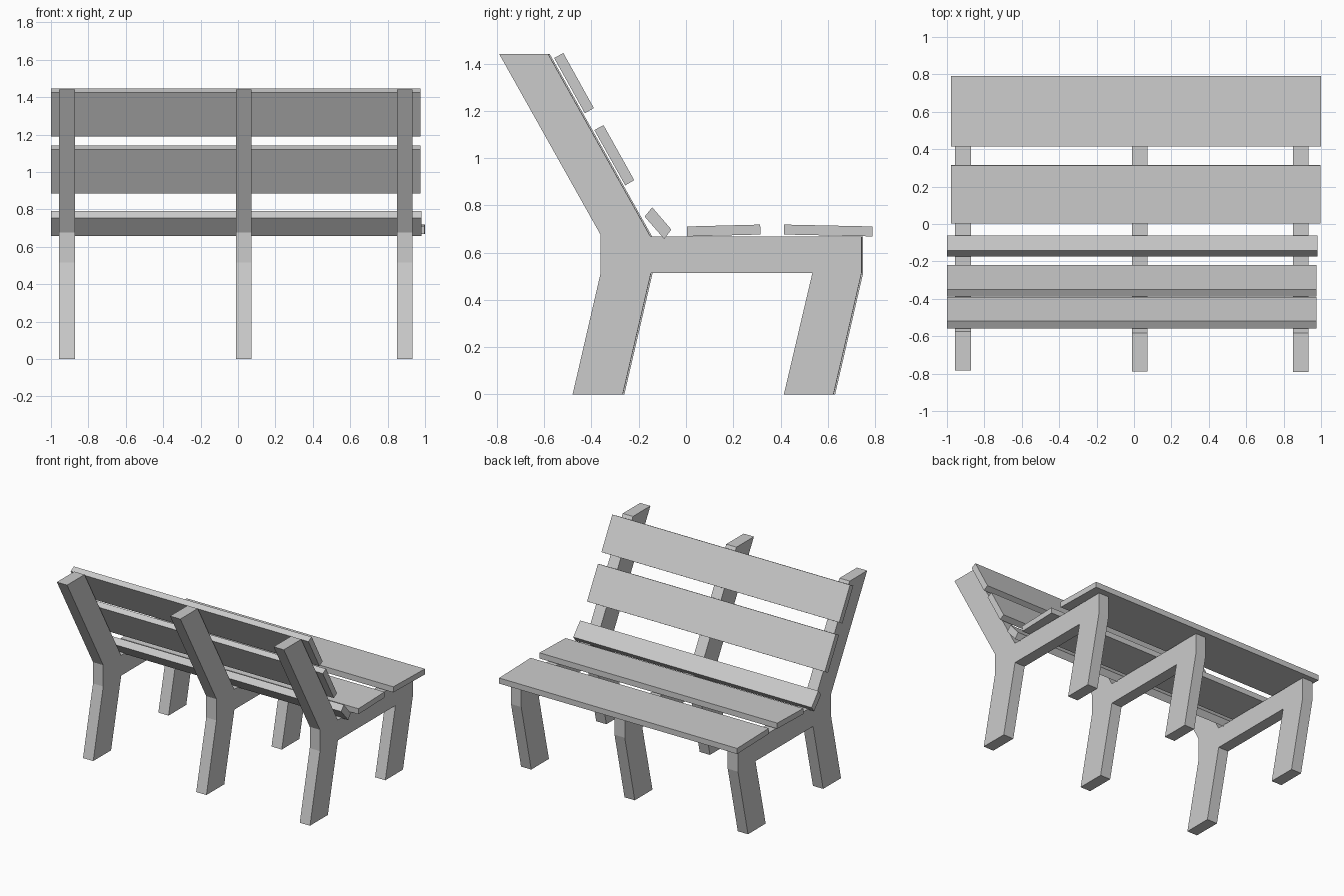
import bpy, bmesh

if "Cube" in bpy.data.objects:
    bpy.data.objects.remove(bpy.data.objects["Cube"])

# Single painted finish
grey = bpy.data.materials.new("plain grey")
grey.diffuse_color = (0.6, 0.6, 0.6, 1)
grey.use_nodes = True
grey.node_tree.nodes["Principled BSDF"].inputs["Base Color"].default_value = grey.diffuse_color


def extrude_profile(name, points, x0, x1, dy=0.0):
    """Extrude a (y, z) outline along x from x0 to x1."""
    mesh = bpy.data.meshes.new(name)
    bm = bmesh.new()
    face = bm.faces.new([bm.verts.new((x0, y + dy, z)) for y, z in points])
    ext = bmesh.ops.extrude_face_region(bm, geom=[face])
    moved = [g for g in ext["geom"] if isinstance(g, bmesh.types.BMVert)]
    bmesh.ops.translate(bm, verts=moved, vec=(x1 - x0, 0, 0))
    bmesh.ops.recalc_face_normals(bm, faces=bm.faces)
    bm.to_mesh(mesh)
    bm.free()
    mesh.materials.append(grey)
    obj = bpy.data.objects.new(name, mesh)
    bpy.context.collection.objects.link(obj)
    return obj


# Side frames: leaning back post, seat rail and two raked legs in one outline
frame = [(-0.79, 1.44), (-0.583, 1.44), (-0.15, 0.668), (0.743, 0.668),
         (0.743, 0.515), (0.624, 0), (0.414, 0), (0.535, 0.515),
         (-0.148, 0.515), (-0.268, 0), (-0.48, 0), (-0.361, 0.515),
         (-0.361, 0.675)]
for name, x, dy in (("left_frame", -0.957, 0.007),
                    ("middle_frame", -0.012, 0.001),
                    ("right_frame", 0.849, 0.0)):
    extrude_profile(name, frame, x, x + 0.085, dy)

# Slats: cross-section corners, then x extent
slats = {
    "top_back_slat": ([(-0.558, 1.424), (-0.519, 1.445), (-0.39, 1.212), (-0.428, 1.19)], -1.0, 0.976),
    "lower_back_slat": ([(-0.388, 1.119), (-0.349, 1.14), (-0.219, 0.907), (-0.257, 0.885)], -1.0, 0.976),
    "lumbar_slat": ([(-0.175, 0.753), (-0.143, 0.792), (-0.062, 0.698), (-0.092, 0.658)], -1.0, 0.98),
    "rear_seat_slat": ([(0.004, 0.711), (0.314, 0.719), (0.315, 0.677), (0.005, 0.669)], -0.978, 0.998),
    "front_seat_slat": ([(0.415, 0.719), (0.79, 0.711), (0.79, 0.669), (0.414, 0.677)], -0.978, 1.0),
}
for name, (points, x0, x1) in slats.items():
    extrude_profile(name, points, x0, x1)
